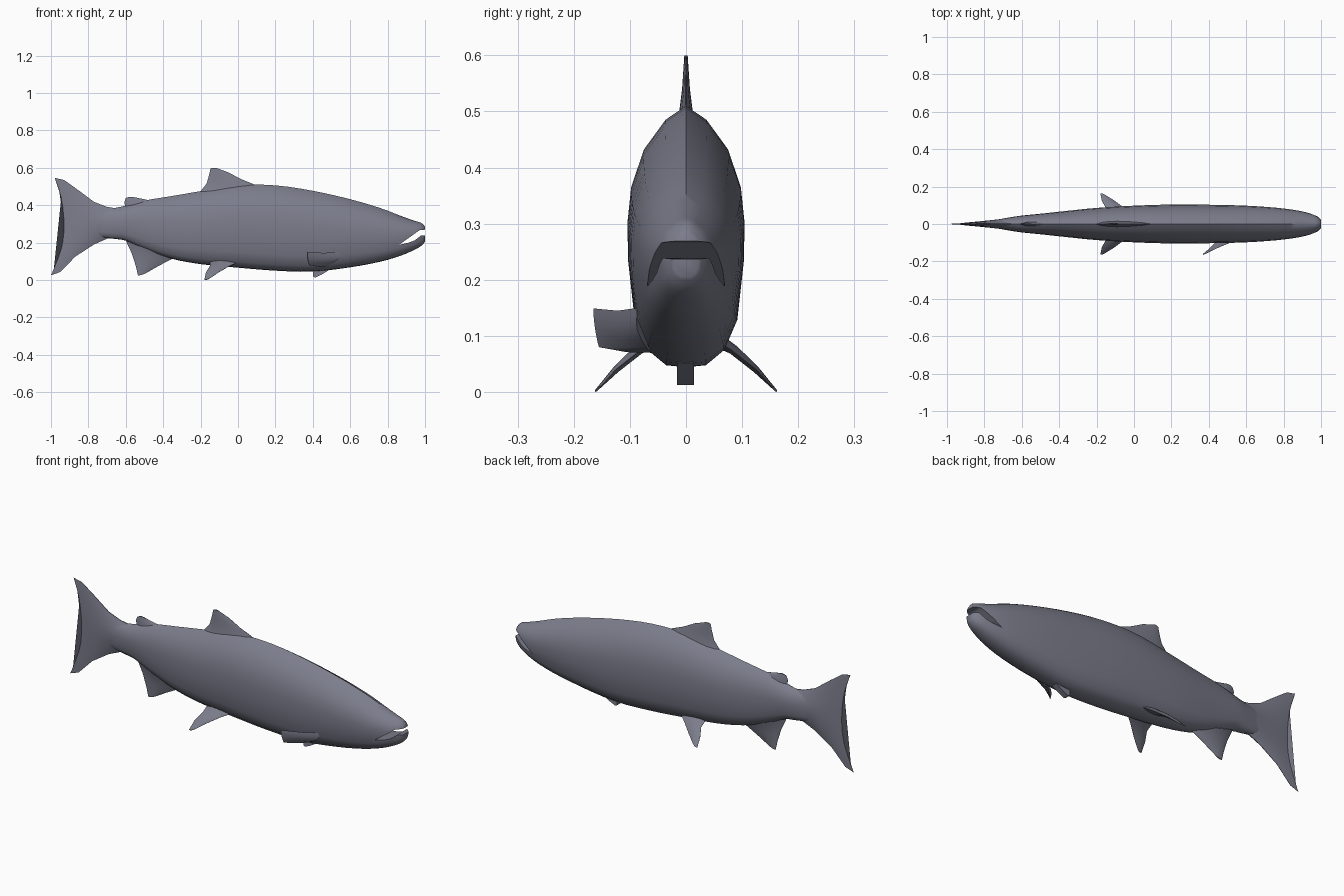
import bpy
from mathutils import Vector

skin = bpy.data.materials.new("slate grey skin")
skin.diffuse_color = (0.20, 0.205, 0.26, 1)


def loft(name, rings):
    """Closed skin through equal-length rings of points."""
    n = len(rings[0])
    verts = [tuple(p) for ring in rings for p in ring]
    faces = [(i * n + j, i * n + (j + 1) % n, (i + 1) * n + (j + 1) % n, (i + 1) * n + j)
             for i in range(len(rings) - 1) for j in range(n)]
    faces += [tuple(reversed(range(n))), tuple(range(len(verts) - n, len(verts)))]
    me = bpy.data.meshes.new(name)
    me.from_pydata(verts, [], faces)
    me.materials.append(skin)
    ob = bpy.data.objects.new(name, me)
    bpy.context.collection.objects.link(ob)
    activate(ob)
    bpy.ops.object.mode_set(mode='EDIT')
    bpy.ops.mesh.select_all(action='SELECT')
    bpy.ops.mesh.normals_make_consistent(inside=False)
    bpy.ops.object.mode_set(mode='OBJECT')
    return ob


def activate(ob):
    bpy.ops.object.select_all(action='DESELECT')
    ob.select_set(True)
    bpy.context.view_layer.objects.active = ob


def smooth(ob, angle=0.9):
    activate(ob)
    bpy.ops.object.shade_smooth_by_angle(angle=angle)


def spline(rows, steps):
    """Catmull-Rom refinement of a list of tuples."""
    out = []
    for i in range(len(rows) - 1):
        a, b, c, d = (Vector(rows[min(max(k, 0), len(rows) - 1)]) for k in range(i - 1, i + 3))
        for s in range(steps):
            t = s / steps
            out.append(0.5 * (2 * b + (c - a) * t + (2 * a - 5 * b + 4 * c - d) * t * t
                              + (3 * b - a - 3 * c + d) * t ** 3))
    return out + [Vector(rows[-1])]


def fin(name, rows, thick, normal=(0, 1, 0), steps=3):
    """Lens-section blade; each row runs across the fin, thick is half thickness per row."""
    nor = Vector(normal).normalized()
    rings = []
    for row, t in zip(rows, thick):
        pts = [Vector(p) if len(p) == 3 else Vector((p[0], 0, p[1])) for p in row]
        pts = spline(pts, steps)
        m = len(pts) - 1
        w = [max(0.08, 1 - abs(2 * k / m - 1) ** 2) * t for k in range(m + 1)]
        rings.append([p + nor * h for p, h in zip(pts, w)]
                     + [p - nor * h for p, h in reversed(list(zip(pts, w)))])
    ob = loft(name, rings)
    smooth(ob)
    return ob


# body: x, top, bottom, half width
stations = [
    (-0.82, 0.350, 0.260, 0.006), (-0.74, 0.375, 0.232, 0.022), (-0.66, 0.385, 0.220, 0.036),
    (-0.60, 0.398, 0.210, 0.045), (-0.50, 0.425, 0.165, 0.055), (-0.36, 0.448, 0.115, 0.070),
    (-0.20, 0.475, 0.085, 0.086), (0.00, 0.507, 0.066, 0.098), (0.20, 0.506, 0.050, 0.104),
    (0.40, 0.477, 0.045, 0.103), (0.60, 0.432, 0.068, 0.098), (0.76, 0.385, 0.098, 0.087),
    (0.87, 0.343, 0.130, 0.073), (0.94, 0.318, 0.160, 0.057), (0.98, 0.305, 0.183, 0.041),
    (1.00, 0.285, 0.205, 0.024)]
# half section from back ridge to belly: width fraction, height fraction
half = [(0.0, 1.0), (0.36, 0.945), (0.73, 0.83), (0.94, 0.69), (1.0, 0.56), (0.99, 0.42),
        (0.88, 0.19), (0.66, 0.07), (0.34, 0.008), (0.0, 0.0)]
section = half + [(-w, h) for w, h in reversed(half[1:-1])]
body = loft("body", [[(x, w * hw, bot + h * (top - bot)) for w, h in section]
                     for x, top, bot, hw in spline(stations, 3)])

# open mouth cut
mouth = [(0.86, 0.188), (0.93, 0.237), (0.97, 0.266), (1.03, 0.272),
         (1.03, 0.234), (0.98, 0.239), (0.945, 0.212), (0.91, 0.199)]
cutter = loft("mouth_cutter", [[(x, y, z) for x, z in mouth] for y in (-0.2, 0.2)])
cutter.hide_render = True
activate(body)
mod = body.modifiers.new("mouth", 'BOOLEAN')
mod.operation, mod.solver, mod.object = 'DIFFERENCE', 'EXACT', cutter
bpy.ops.object.modifier_apply(modifier=mod.name)
bpy.data.objects.remove(cutter)
smooth(body, 0.8)

# forked tail
fin("tail_fin", [
    [(-0.65, 0.383), (-0.65, 0.34), (-0.65, 0.305), (-0.65, 0.265), (-0.65, 0.222)],
    [(-0.70, 0.391), (-0.70, 0.345), (-0.70, 0.305), (-0.70, 0.262), (-0.70, 0.221)],
    [(-0.77, 0.418), (-0.77, 0.36), (-0.77, 0.305), (-0.77, 0.25), (-0.77, 0.19)],
    [(-0.86, 0.485), (-0.85, 0.39), (-0.85, 0.30), (-0.85, 0.21), (-0.87, 0.125)],
    [(-0.93, 0.535), (-0.91, 0.425), (-0.905, 0.295), (-0.91, 0.18), (-0.95, 0.043)],
    [(-0.98, 0.546), (-0.945, 0.44), (-0.93, 0.295), (-0.945, 0.165), (-1.0, 0.025)]],
    [0.034, 0.028, 0.020, 0.012, 0.007, 0.003])

# dorsal, adipose and anal fins on the centre line
fin("dorsal_fin", [
    [(-0.22, 0.45), (-0.10, 0.46), (0.12, 0.49)],
    [(-0.20, 0.475), (-0.08, 0.50), (0.08, 0.514)],
    [(-0.168, 0.515), (-0.10, 0.54), (0.015, 0.54)],
    [(-0.155, 0.56), (-0.12, 0.57), (-0.05, 0.575)],
    [(-0.147, 0.597), (-0.13, 0.60), (-0.11, 0.597)]], [0.02, 0.012, 0.007, 0.005, 0.003])
fin("adipose_fin", [
    [(-0.60, 0.38), (-0.55, 0.40), (-0.47, 0.42)],
    [(-0.608, 0.415), (-0.56, 0.425), (-0.49, 0.43)],
    [(-0.60, 0.438), (-0.575, 0.445), (-0.54, 0.44)]], [0.012, 0.008, 0.003])
fin("anal_fin", [
    [(-0.60, 0.24), (-0.48, 0.19), (-0.33, 0.14)],
    [(-0.595, 0.20), (-0.47, 0.15), (-0.355, 0.112)],
    [(-0.567, 0.14), (-0.50, 0.10), (-0.425, 0.075)],
    [(-0.545, 0.07), (-0.51, 0.05), (-0.46, 0.055)],
    [(-0.535, 0.025), (-0.52, 0.026), (-0.495, 0.035)]], [0.035, 0.022, 0.010, 0.006, 0.003])

# paired pelvic fins, splayed outward
for side, label in ((1, "left"), (-1, "right")):
    fin("pelvic_fin_" + label, [
        [(x, side * y, z) for x, y, z in row] for row in (
            [(-0.15, 0.050, 0.095), (-0.08, 0.050, 0.095), (-0.01, 0.055, 0.090)],
            [(-0.15, 0.085, 0.075), (-0.11, 0.085, 0.075), (-0.045, 0.080, 0.075)],
            [(-0.172, 0.125, 0.040), (-0.14, 0.125, 0.040), (-0.105, 0.125, 0.040)],
            [(-0.180, 0.162, 0.001), (-0.165, 0.160, 0.003), (-0.145, 0.150, 0.012)])],
        [0.014, 0.009, 0.006, 0.002], (0, side * 0.7, 0.7))

# side pectoral fin, swept back from the flank
fin("pectoral_fin_side", [
    [(0.55, -0.085, 0.150), (0.53, -0.082, 0.110), (0.47, -0.062, 0.070)],
    [(0.46, -0.122, 0.145), (0.45, -0.115, 0.105), (0.43, -0.105, 0.071)],
    [(0.37, -0.165, 0.149), (0.372, -0.160, 0.115), (0.38, -0.155, 0.080)]],
    [0.006, 0.005, 0.003], (0.6, -0.8, 0))

# small pectoral fin folded under the belly
low = [(0.40, 0.065), (0.402, 0.018), (0.412, 0.013), (0.445, 0.028), (0.485, 0.052), (0.49, 0.065)]
smooth(loft("pectoral_fin_under", [[(x, y, z) for x, z in low] for y in (-0.016, 0.014)]), 0.5)
